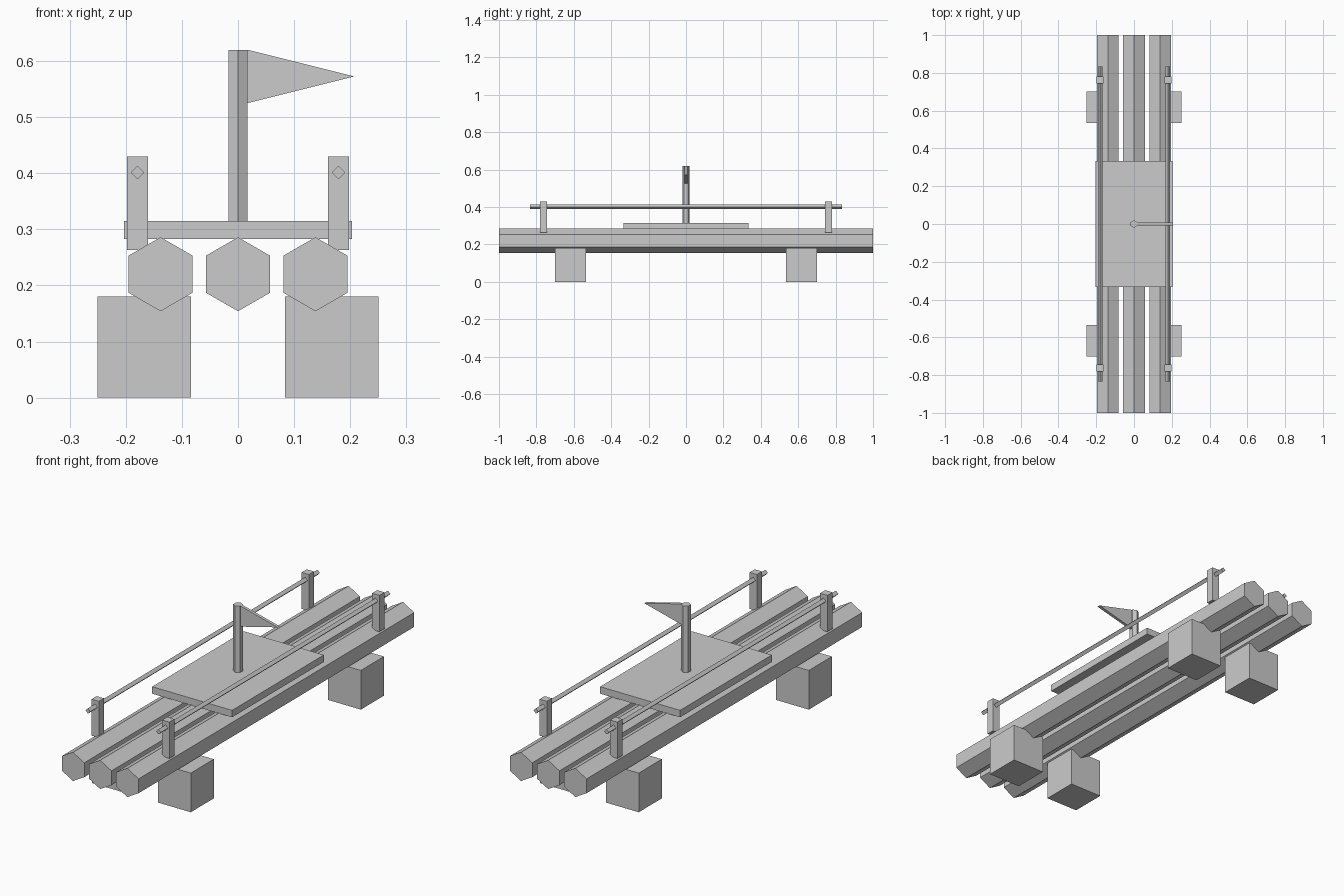
import bpy, bmesh
from math import radians

if "Cube" in bpy.data.objects:
    bpy.data.objects.remove(bpy.data.objects["Cube"])


def box(name, center, size):
    bpy.ops.mesh.primitive_cube_add(size=1, location=center)
    ob = bpy.context.object
    ob.name = name
    ob.scale = size
    bpy.ops.object.transform_apply(location=False, rotation=False, scale=True)
    return ob


def rod(name, sides, radius, length, center, along_y=True):
    bpy.ops.mesh.primitive_cylinder_add(
        vertices=sides, radius=radius, depth=length, location=center,
        rotation=(radians(90) if along_y else 0, 0, 0))
    ob = bpy.context.object
    ob.name = name
    return ob


# Three hexagonal logs
for i in (-1, 0, 1):
    rod("log", 6, 0.066, 2.0, (i * 0.138, 0, 0.22))

# Deck board
box("deck", (0, 0, 0.299), (0.406, 0.666, 0.032))

for sx in (-1, 1):
    # Float blocks and railing posts at both ends
    for sy in (-1, 1):
        box("float_block", (sx * 0.167, sy * 0.617, 0.09), (0.167, 0.167, 0.18))
        box("rail_post", (sx * 0.179, sy * 0.762, 0.3465), (0.037, 0.037, 0.167))
    # Thin diamond handrail
    rod("handrail", 4, 0.012, 1.666, (sx * 0.179, 0, 0.401))

# Mast
rod("mast", 6, 0.02, 0.315, (0, 0, 0.4625), along_y=False)

# Triangular pennant
bm = bmesh.new()
profile = [(0.017, 0.525), (0.207, 0.5725), (0.017, 0.62)]
face = bm.faces.new([bm.verts.new((x, -0.007, z)) for x, z in profile])
ext = bmesh.ops.extrude_face_region(bm, geom=[face])
bmesh.ops.translate(bm, vec=(0, 0.014, 0),
                    verts=[v for v in ext["geom"] if isinstance(v, bmesh.types.BMVert)])
bmesh.ops.recalc_face_normals(bm, faces=bm.faces)
mesh = bpy.data.meshes.new("pennant")
bm.to_mesh(mesh)
bm.free()
bpy.context.collection.objects.link(bpy.data.objects.new("pennant", mesh))
